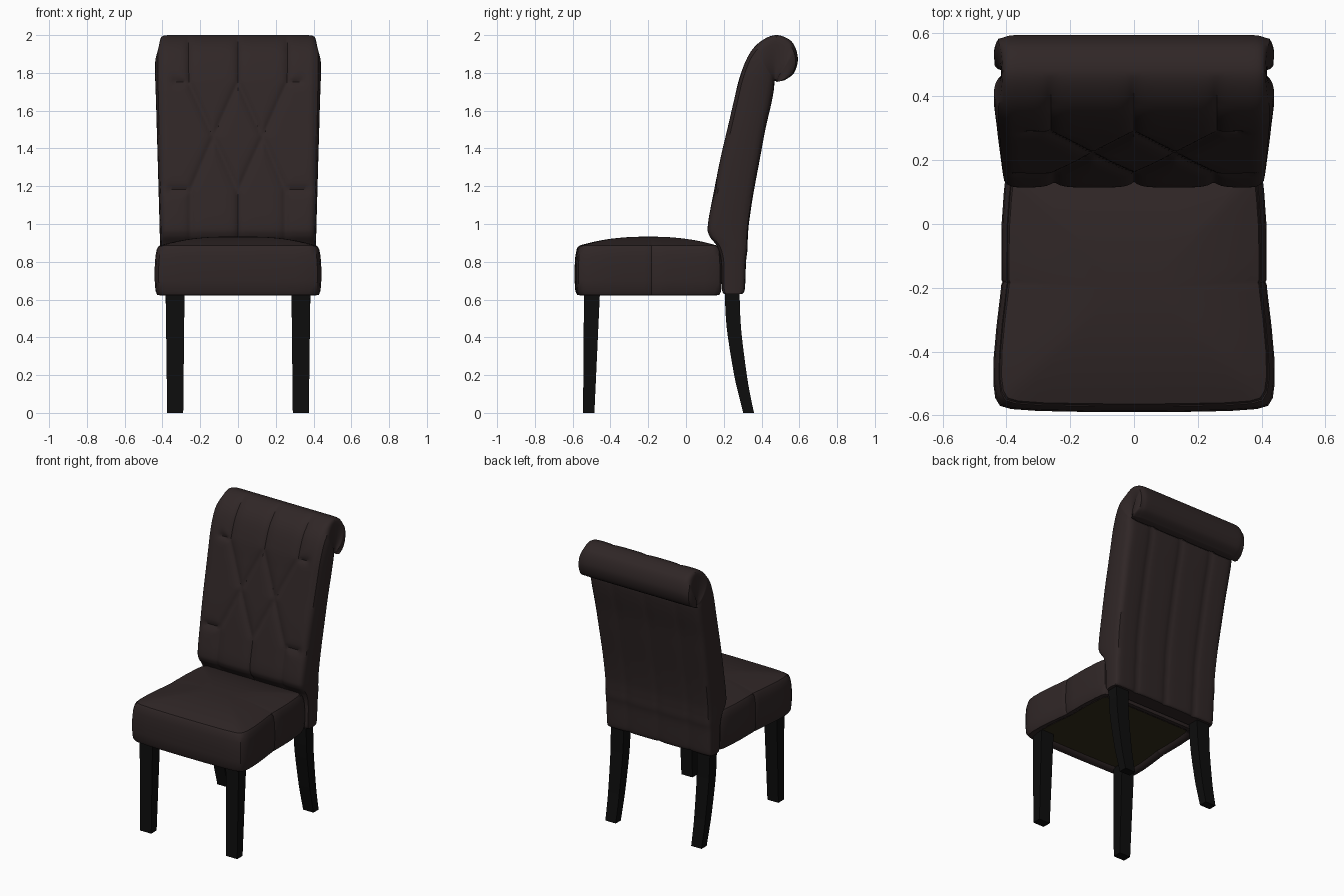
import bpy, bmesh, math
from mathutils import Vector

if "Cube" in bpy.data.objects:
    bpy.data.objects.remove(bpy.data.objects["Cube"])


def material(name, rgb):
    m = bpy.data.materials.new(name)
    m.diffuse_color = (*rgb, 1)
    m.use_nodes = True
    m.node_tree.nodes["Principled BSDF"].inputs["Base Color"].default_value = m.diffuse_color
    return m


FABRIC = material("dark_brown_fabric", (0.029, 0.0195, 0.0195))
WOOD = material("black_wood", (0.004, 0.004, 0.004))
LINING = material("olive_lining", (0.034, 0.026, 0.011))


def loft(name, rings, mat, angle=40):
    """Bridge equal closed rings of points and cap both ends."""
    bm = bmesh.new()
    rows = [[bm.verts.new(p) for p in r] for r in rings]
    n = len(rows[0])
    for a, b in zip(rows, rows[1:]):
        for i in range(n):
            j = (i + 1) % n
            bm.faces.new((a[i], a[j], b[j], b[i]))
    bm.faces.new(rows[0][::-1])
    bm.faces.new(rows[-1])
    bmesh.ops.recalc_face_normals(bm, faces=bm.faces)
    me = bpy.data.meshes.new(name)
    bm.to_mesh(me)
    bm.free()
    ob = bpy.data.objects.new(name, me)
    bpy.context.collection.objects.link(ob)
    me.materials.append(mat)
    bpy.ops.object.select_all(action='DESELECT')
    ob.select_set(True)
    bpy.context.view_layer.objects.active = ob
    bpy.ops.object.shade_smooth_by_angle(angle=math.radians(angle))
    return ob


def spline(pts, sub):
    """Catmull-Rom samples through the points."""
    pts = [Vector(p) for p in pts]
    ext = [pts[0]] + pts + [pts[-1]]
    out = []
    for i in range(len(pts) - 1):
        a, b, c, d = ext[i:i + 4]
        for k in range(sub):
            t = k / sub
            out.append(0.5 * (2 * b + (c - a) * t + (2 * a - 5 * b + 4 * c - d) * t * t
                              + (3 * b - a - 3 * c + d) * t ** 3))
    return out + [pts[-1]]


# Backrest: matching front and back points (front y, z, back y, z)
PAIRS = [(.20, .63, .30, .63), (.19, .66, .312, .66), (.187, .80, .318, .80),
         (.165, .88, .325, .86), (.122, .94, .327, .92), (.116, 1.0, .333, 1.0),
         (.143, 1.15, .355, 1.15), (.183, 1.35, .392, 1.35), (.223, 1.52, .42, 1.5),
         (.253, 1.65, .45, 1.63), (.285, 1.78, .465, 1.71), (.335, 1.90, .468, 1.75),
         (.40, 1.97, .47, 1.757), (.48, 2.0, .472, 1.758), (.56, 1.965, .474, 1.758),
         (.592, 1.88, .476, 1.756), (.572, 1.80, .478, 1.754), (.52, 1.76, .48, 1.752)]

# Tufting seams on one half (x, z to x, z); the other half mirrors
SEAMS = [((0, 1.75), (0, 2.1)), ((.26, 1.75), (.26, 2.1)), ((.26, 1.75), (.33, 1.76)),
         ((0, 1.75), (.13, 1.46)), ((.13, 1.46), (.26, 1.75)), ((.13, 1.46), (0, 1.17)),
         ((.13, 1.46), (.25, 1.18)), ((0, 1.17), (0, .8)), ((.25, 1.18), (.25, .8)),
         ((.25, 1.18), (.36, 1.18))]
SEAMS = [(Vector(a), Vector(b)) for a, b in SEAMS]


def seam_distance(x, z):
    p = Vector((abs(x), z))
    best = 9
    for a, b in SEAMS:
        d = b - a
        t = max(0, min(1, (p - a).dot(d) / d.dot(d)))
        best = min(best, (p - a - d * t).length)
    return best


def backrest_rings():
    rings = []
    for q in spline(PAIRS, 11):
        f, b = Vector((0, q[0], q[1])), Vector((0, q[2], q[3]))
        inward = (b - f).normalized()
        h = max(0, min(1, (f.z - .63) / 1.2))
        w = .393 + .014 * h                       # half width at the seams
        bulge = .012 + .02 * h
        if f.z > 1.93:
            bulge *= 1 - .7 * (f.z - 1.93) / .07
        fade = max(0, min(1, (.47 - f.y) / .1))   # seams fade over the roll
        limit = (b - f).length * .25
        ring = []
        for i in range(79):                       # tufted front
            x = w * (i / 39 - 1)
            depth = .018 * math.exp(-seam_distance(x, f.z) / .02) * fade
            depth += .010 * math.exp(-(w - abs(x)) / .012)
            p = f + inward * min(depth, limit)
            ring.append((x, p.y, p.z))

        def side(s):                              # padded side panel
            for k in range(1, 10):
                t = k / 10 if s > 0 else 1 - k / 10
                p = f.lerp(b, t)
                ring.append((s * (w + bulge * math.sqrt(math.sin(math.pi * t))), p.y, p.z))

        side(1)
        for i in range(41):                       # channelled back
            x = w * (1 - i / 20)
            d = min(abs(x), abs(abs(x) - .6 * w))
            depth = .010 * math.exp(-d / .02) + .006 * math.exp(-(w - abs(x)) / .015)
            p = b - inward * min(depth, limit)
            ring.append((x, p.y, p.z))
        side(-1)
        rings.append(ring)
    return rings


loft("backrest", backrest_rings(), FABRIC)

# Seat: half outline from front centre to rear centre
HALF = [(0, -.59), (.15, -.589), (.30, -.586), (.385, -.58), (.42, -.57), (.435, -.545),
        (.441, -.50), (.440, -.42), (.431, -.32), (.419, -.22), (.416, -.19), (.412, -.182),
        (.416, -.174), (.416, -.1), (.415, 0), (.408, .10), (.402, .155), (.392, .18),
        (.37, .19), (.20, .19), (0, .19)]
OUTLINE = HALF + [(-x, y) for x, y in HALF[-2:0:-1]]


def seat_ring(inset, z):
    sx, sy = 1 - inset / .44, 1 - inset / .39
    return [(x * sx, -.2 + (y + .2) * sy, z) for x, y in OUTLINE]


LEVELS = [(.07, .655), (.06, .635), (.035, .622), (.014, .624), (.004, .645), (0, .70),
          (0, .77), (.004, .83), (.011, .865), (.018, .880), (.021, .877), (.026, .886)]
rings = [seat_ring(i, z) for i, z in LEVELS]
for k in range(1, 13):                            # domed cushion top
    s = 1 - k / 12.5
    rings.append(seat_ring(.026 + (1 - s) * .36, .886 + .047 * (1 - s ** 2.3)))
loft("seat", rings, FABRIC)

# Lining under the seat
loft("seat_lining", [seat_ring(.066, .640), seat_ring(.066, .648)], LINING)


# Legs: sections of (z, y min, y max, x min, x max)
def leg(name, sections, s):
    loft(name, [[(s * x0, y0, z), (s * x1, y0, z), (s * x1, y1, z), (s * x0, y1, z)]
                for z, y0, y1, x0, x1 in sections], WOOD, 30)


FRONT = [(0, -.545, -.485, .29, .375), (.65, -.54, -.455, .283, .383)]
REAR = spline([(0, .303, .36, .292, .372), (.1, .278, .339, .291, .374),
               (.2, .255, .322, .29, .376), (.4, .222, .296, .287, .38),
               (.52, .21, .287, .285, .382), (.66, .205, .283, .283, .383)], 3)
for s, label in ((-1, "left"), (1, "right")):
    leg("front_leg_" + label, FRONT, s)
    leg("rear_leg_" + label, REAR, s)
